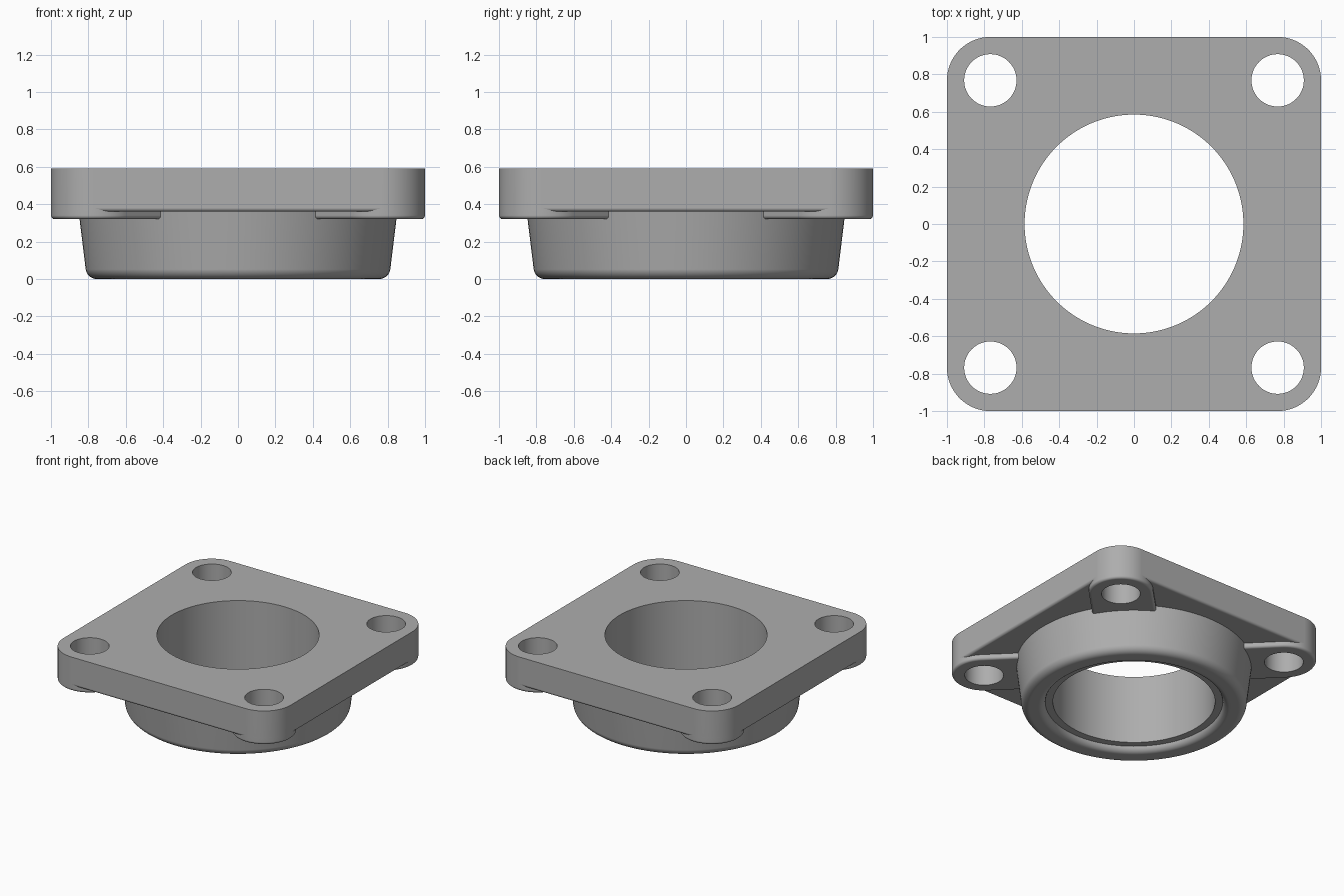
import bpy, bmesh
from math import sin, cos, pi, radians, sqrt

cube = bpy.data.objects.get("Cube")
if cube:
    bpy.data.objects.remove(cube, do_unlink=True)

BOLT = 0.768       # bolt and corner centre on each axis
CORNER = 1 - BOLT  # corner radius
BOLT_R = 0.14
BORE_R = 0.585
UNDERSIDE, TOP, PAD_BOTTOM = 0.36, 0.59, 0.32

metal = bpy.data.materials.new("cast grey metal")
metal.use_nodes = True
grey = (0.42, 0.42, 0.42, 1)
metal.diffuse_color = grey
metal.node_tree.nodes["Principled BSDF"].inputs["Base Color"].default_value = grey


def arc(cx, cy, r, start, end, steps):
    angles = [radians(start + (end - start) * i / steps) for i in range(steps + 1)]
    return [(cx + r * cos(a), cy + r * sin(a)) for a in angles]


def circle(cx, cy, r, steps):
    return arc(cx, cy, r, 0, 360, steps)[:-1]


def finish(bm, name):
    bmesh.ops.recalc_face_normals(bm, faces=bm.faces)
    mesh = bpy.data.meshes.new(name)
    bm.to_mesh(mesh)
    bm.free()
    mesh.materials.append(metal)
    obj = bpy.data.objects.new(name, mesh)
    bpy.context.collection.objects.link(obj)
    bpy.ops.object.select_all(action="DESELECT")
    obj.select_set(True)
    bpy.context.view_layer.objects.active = obj
    bpy.ops.object.shade_smooth_by_angle(angle=radians(35))
    weighted = obj.modifiers.new("flat caps", "WEIGHTED_NORMAL")
    weighted.keep_sharp = True
    return obj


def add_wall(bm, rings):
    """Join a stack of closed point rings; return the end edge loops."""
    loops = [[bm.verts.new(p) for p in ring] for ring in rings]
    n = len(loops[0])
    for low, high in zip(loops, loops[1:]):
        for i in range(n):
            j = (i + 1) % n
            bm.faces.new((low[i], low[j], high[j], high[i]))
    return [[bm.edges.get((v[i], v[(i + 1) % n])) for i in range(n)]
            for v in (loops[0], loops[-1])]


def drilled_slab(name, outline, bottom, top, rounding, holes):
    """Slab with a rounded lower edge and straight through holes."""
    levels = [(bottom + rounding * (1 - cos(a)), rounding * (1 - sin(a)))
              for a in (i * pi / 12 for i in range(7))]
    levels.append((top, 0))
    bm = bmesh.new()
    walls = [add_wall(bm, [[(x, y, z) for x, y in outline(d)] for z, d in levels])]
    for hole in holes:
        walls.append(add_wall(bm, [[(x, y, z) for x, y in hole] for z in (bottom, top)]))
    for end in (0, 1):
        edges = [e for wall in walls for e in wall[end]]
        bmesh.ops.triangle_fill(bm, edges=edges, use_beauty=True)
    return finish(bm, name)


# Square mounting plate with rounded corners
def plate_outline(inset):
    points = []
    for k, (sx, sy) in enumerate(((1, 1), (-1, 1), (-1, -1), (1, -1))):
        points += arc(sx * BOLT, sy * BOLT, CORNER - inset, 90 * k, 90 * k + 90, 16)
    return points


corners = [(sx * BOLT, sy * BOLT) for sx in (1, -1) for sy in (1, -1)]
drilled_slab("mounting_plate", plate_outline, UNDERSIDE, TOP, 0.02,
             [circle(0, 0, BORE_R, 128)] + [circle(x, y, BOLT_R, 64) for x, y in corners])


# Raised pads running along the diagonals, from the hub to the corners
def pad_outline(inset):
    r = CORNER - inset
    points = arc(BOLT, BOLT, r, -45, 135, 32)
    inner = 0.75 / sqrt(2)
    points += arc(inner, inner, r, 135, 315, 1)
    return points


for k, side in enumerate(("back_left", "back_right", "front_right", "front_left")):
    pad = drilled_slab("bolt_pad_" + side, pad_outline, PAD_BOTTOM, UNDERSIDE + 0.02, 0.02,
                       [circle(BOLT, BOLT, BOLT_R, 64)])
    pad.rotation_euler.z = k * pi / 2

# Tapered hub with a rounded rim and a shallow recess around the bore
profile = [(BORE_R, UNDERSIDE), (BORE_R, 0.045), (0.635, 0.045)]
profile += arc(0.69, 0.05, 0.05, 186, 270, 6)
profile += arc(0.755, 0.06, 0.06, 270, 352, 8)
profile += [(0.852, UNDERSIDE)]
bm = bmesh.new()
add_wall(bm, [[(x, y, z) for x, y in circle(0, 0, r, 128)] for r, z in profile])
finish(bm, "bearing_hub")
